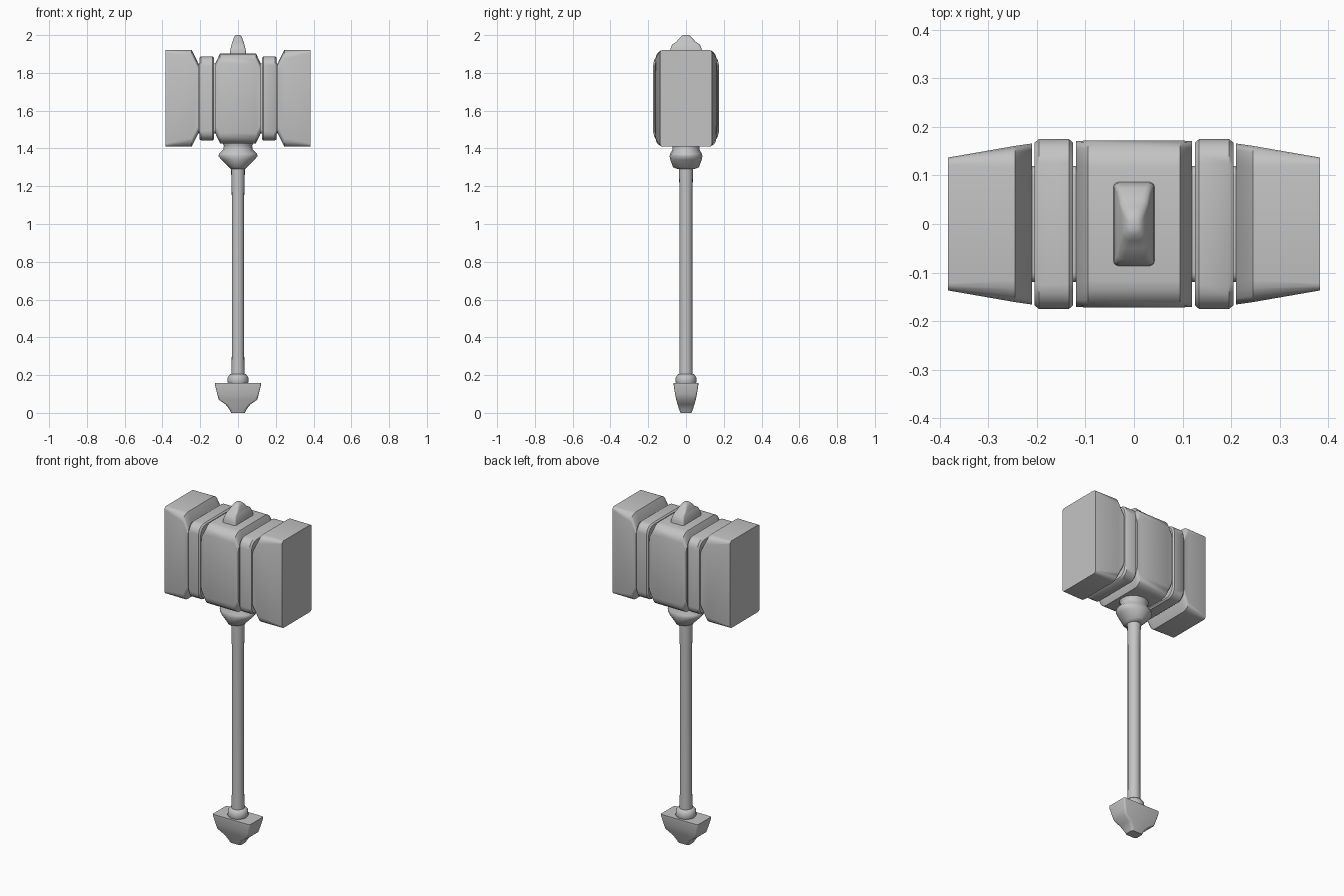
import bpy, bmesh, math
from mathutils import Vector

cube = bpy.data.objects.get("Cube")
if cube:
    bpy.data.objects.remove(cube, do_unlink=True)

grey = bpy.data.materials.new("plain_grey")
grey.use_nodes = True
grey.diffuse_color = (0.55, 0.55, 0.55, 1)
grey.node_tree.nodes["Principled BSDF"].inputs["Base Color"].default_value = grey.diffuse_color

HEAD_Z = 1.665


def outline(a, b, r, steps=4):
    """Rounded rectangle of half sizes a, b; a large r gives an ellipse."""
    ra, rb = min(r, a), min(r, b)
    points = []
    for corner, (sa, sb) in enumerate(((1, 1), (-1, 1), (-1, -1), (1, -1))):
        for i in range(steps + 1):
            t = (corner + i / steps) * math.pi / 2
            points.append((sa * (a - ra) + ra * math.cos(t),
                           sb * (b - rb) + rb * math.sin(t)))
    return points


def loft(name, sections, along="z", angle=38):
    """Skin through (position, half size, half size, corner radius) sections."""
    bm = bmesh.new()
    rings = []
    for p, a, b, r in sections:
        ring = []
        for u, v in outline(a, b, r):
            co = Vector((u, v, p)) if along == "z" else Vector((p, u, HEAD_Z + v))
            ring.append(bm.verts.new(co))
        rings.append(ring)
    n = len(rings[0])
    for low, high in zip(rings, rings[1:]):
        for i in range(n):
            j = (i + 1) % n
            bm.faces.new((low[i], low[j], high[j], high[i]))
    bm.faces.new(rings[0][::-1])
    bm.faces.new(rings[-1])
    bmesh.ops.remove_doubles(bm, verts=bm.verts, dist=0.00005)
    bmesh.ops.recalc_face_normals(bm, faces=bm.faces)
    mesh = bpy.data.meshes.new(name)
    bm.to_mesh(mesh)
    bm.free()
    mesh.materials.append(grey)
    obj = bpy.data.objects.new(name, mesh)
    bpy.context.collection.objects.link(obj)
    bpy.ops.object.select_all(action="DESELECT")
    obj.select_set(True)
    bpy.context.view_layer.objects.active = obj
    bpy.ops.object.shade_smooth_by_angle(angle=math.radians(angle))
    return obj


# Hammer head: inner block, central body, and a band and striking block per side
loft("head_inner_block", [(-0.22, 0.12, 0.185, 0.02), (0.22, 0.12, 0.185, 0.02)], "x")
loft("head_body", [(-0.12, 0.171, 0.185, 0.05), (-0.095, 0.172, 0.238, 0.055),
                   (0.095, 0.172, 0.238, 0.055), (0.12, 0.171, 0.185, 0.05)], "x")

for side, s in (("left", 1), ("right", -1)):
    band = [(0.126, 0.168, 0.215, 0.05), (0.134, 0.175, 0.222, 0.05),
            (0.196, 0.175, 0.222, 0.05), (0.205, 0.168, 0.215, 0.05)]
    block = [(0.21, 0.166, 0.185, 0.045), (0.245, 0.161, 0.256, 0.045),
             (0.383, 0.137, 0.256, 0.015)]
    for part, shape in (("band", band), ("striking_block", block)):
        loft(f"{side}_{part}", [(s * p, a, b, r) for p, a, b, r in shape], "x")

# Finial on top of the head
loft("top_finial", [(1.89, 0.043, 0.087, 0.01), (1.92, 0.041, 0.085, 0.01),
                    (1.95, 0.034, 0.074, 0.012), (1.965, 0.029, 0.05, 0.014),
                    (1.985, 0.023, 0.034, 0.015), (1.996, 0.016, 0.022, 0.014),
                    (2.0, 0.009, 0.012, 0.009)], angle=60)

# Collar beneath the head
loft("collar", [(1.29, 0.038, 0.04, 1), (1.3, 0.048, 0.068, 1),
                (1.34, 0.088, 0.083, 1), (1.36, 0.104, 0.087, 1),
                (1.372, 0.1, 0.084, 1), (1.395, 0.077, 0.071, 1),
                (1.415, 0.075, 0.071, 1), (1.44, 0.088, 0.08, 1)], angle=60)

# Handle with slightly thicker ends
loft("handle", [(0.18, 0.036, 0.036, 1), (0.3, 0.033, 0.034, 1),
                (1.15, 0.033, 0.034, 1), (1.31, 0.037, 0.038, 1)])

# Ring and pommel at the foot
loft("pommel_ring", [(0.15, 0.05, 0.05, 1), (0.165, 0.056, 0.056, 1),
                     (0.19, 0.054, 0.054, 1), (0.205, 0.042, 0.042, 1)], angle=60)
loft("pommel", [(0, 0.036, 0.029, 0.012), (0.02, 0.046, 0.037, 0.014),
                (0.045, 0.066, 0.045, 0.014), (0.07, 0.102, 0.052, 0.012),
                (0.1, 0.11, 0.058, 0.01), (0.145, 0.121, 0.065, 0.008),
                (0.157, 0.121, 0.065, 0.008)], angle=50)
